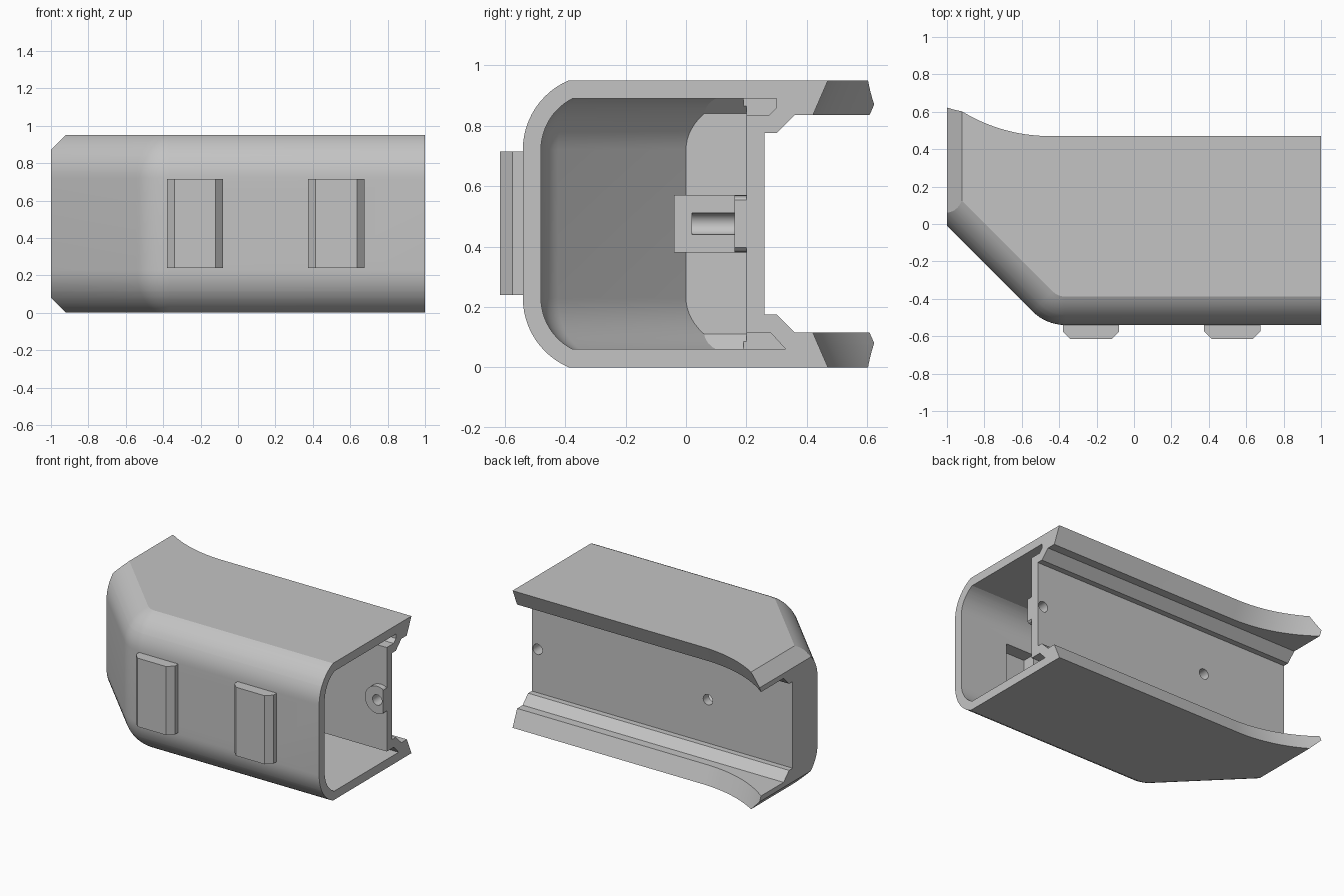
import bpy, bmesh
from math import sin, cos, pi, sqrt, asin, radians

cube = bpy.data.objects.get("Cube")
if cube:
    bpy.data.objects.remove(cube, do_unlink=True)

HEIGHT = 0.95
grey = bpy.data.materials.new("light_grey")
grey.use_nodes = True
grey.diffuse_color = (0.55, 0.55, 0.55, 1)
grey.node_tree.nodes["Principled BSDF"].inputs["Base Color"].default_value = (0.55, 0.55, 0.55, 1)


def span(a, b, n):
    return [a + (b - a) * i / n for i in range(n + 1)]


def loft(name, rings):
    """Closed solid through rings with equal point counts."""
    bm = bmesh.new()
    rows = [[bm.verts.new(p) for p in ring] for ring in rings]
    n = len(rows[0])
    for a, b in zip(rows, rows[1:]):
        for i in range(n):
            j = (i + 1) % n
            bm.faces.new((a[i], a[j], b[j], b[i]))
    bm.faces.new(rows[0])
    bm.faces.new(rows[-1])
    bmesh.ops.recalc_face_normals(bm, faces=bm.faces)
    mesh = bpy.data.meshes.new(name)
    bm.to_mesh(mesh)
    bm.free()
    mesh.materials.append(grey)
    obj = bpy.data.objects.new(name, mesh)
    bpy.context.collection.objects.link(obj)
    return obj


def prism(name, pts, axis, lo, hi):
    """Extrude a 2D outline along one axis."""
    place = {"x": lambda a, b, t: (t, a, b),
             "y": lambda a, b, t: (a, t, b),
             "z": lambda a, b, t: (a, b, t)}[axis]
    return loft(name, [[place(a, b, t) for a, b in pts] for t in (lo, hi)])


def box_outline(a0, a1, b0, b1):
    return [(a0, b0), (a1, b0), (a1, b1), (a0, b1)]


def circle(x, z, r, n=32):
    return [(x + r * cos(2 * pi * i / n), z + r * sin(2 * pi * i / n)) for i in range(n)]


def cut(target, cutter):
    mod = target.modifiers.new("cut", "BOOLEAN")
    mod.operation = "DIFFERENCE"
    mod.solver = "EXACT"
    mod.object = cutter
    bpy.context.view_layer.objects.active = target
    bpy.ops.object.modifier_apply(modifier=mod.name)


def front_path(d, left, right):
    """Plan of the front: straight, filleted, then 45 degrees back; inset by d."""
    y, k, r = -0.54 + d, -1.01 + d * sqrt(2), 0.25 - d
    cx, cy = k - y + r * (sqrt(2) - 1), y + r
    pts = [(right, y)]
    pts += [(cx - r * sin(a), cy - r * cos(a)) for a in span(0, pi / 4, 8)]
    return pts + [(left, k - left)]


def arc_levels(r, centre, end, n=12):
    """Heights along the rounded lower corner."""
    return [centre - r * sin(a) for a in span(0, asin((centre - end) / r), n)]


def inset(z, r, centre):
    drop = max(0, centre - min(z, HEIGHT - z))
    return r - sqrt(r * r - drop * drop)


def mirrored(levels):
    low = sorted(levels)
    return low + [HEIGHT - z for z in reversed(low)]


# Outer hull, with flared and bevelled rear edges
def hull_ring(z):
    edge = min(z, HEIGHT - z)
    left = -1 + max(0, 0.08 - edge)
    shift = -0.05 * min(edge / 0.115, 1)
    ring = front_path(inset(z, 0.25, 0.23), left, 1)
    for x in span(left, -0.45, 14):
        ring.append((x, 0.47 + shift + 0.9 - sqrt(0.81 - (x + 0.45) ** 2)))
    ring.append((1, 0.47 + shift))
    return [(x, y, z) for x, y in ring]


body = loft("shell_body", [hull_ring(z) for z in
                           mirrored(arc_levels(0.25, 0.23, 0) + [0.08, 0.115])])


# Inner cavity, open at one end
def cavity_ring(z):
    left = -0.925 + max(0, 0.11 - min(z, HEIGHT - z))
    ring = front_path(0.06 + inset(z, 0.19, 0.23), left, 1.2)
    return [(x, y, z) for x, y in ring + [(left, 0.2), (1.2, 0.2)]]


cavity = loft("cavity_cutter", [cavity_ring(z) for z in
                                mirrored(arc_levels(0.19, 0.23, 0.06) + [0.11])])

# Rear channel and the two grooves beside the rear wall
half = [(0.26, 0.175), (0.30, 0.175), (0.36, 0.115), (1, 0.115)]
channel = prism("channel_cutter", half + [(y, HEIGHT - z) for y, z in reversed(half)],
                "x", -1.2, 1.2)
top_groove = prism("top_groove_cutter", [(0.19, 0.835), (0.275, 0.835), (0.30, 0.86),
                                         (0.30, 0.89), (0.19, 0.89)], "x", -0.9, 1.2)
low_groove = prism("low_groove_cutter", [(0.19, 0.115), (0.28, 0.115), (0.33, 0.06),
                                         (0.19, 0.06)], "x", -0.9, 1.2)
cutters = [cavity, channel, top_groove, low_groove]
for c in cutters:
    cut(body, c)

# Screw boss at the open end and half block for the second screw
MID = HEIGHT / 2
boss = prism("screw_boss", [(min(x, 1), z) for x, z in circle(0.955, MID, 0.095)],
             "y", 0.16, 0.205)
block = prism("screw_block", box_outline(-0.46, -0.35, MID - 0.095, MID + 0.095),
              "y", -0.04, 0.205)
parts = [body, boss, block]
for x, start, holder in ((0.955, 0.1, boss), (-0.35, 0.02, block)):
    bore = prism("bore_cutter", circle(x, MID, 0.036), "y", start, 0.3)
    cut(body, bore)
    cut(holder, bore)
    cutters.append(bore)

# Front pads, hollow from inside
for name, x in (("right_front_pad", -0.38), ("left_front_pad", 0.375)):
    pad = prism(name, [(x, -0.53), (x, -0.575), (x + 0.04, -0.615), (x + 0.26, -0.615),
                       (x + 0.30, -0.575), (x + 0.30, -0.53)], "z", 0.24, 0.715)
    pocket = prism("pocket_cutter", box_outline(x + 0.04, x + 0.26, 0.295, 0.655),
                   "y", -0.57, -0.4)
    cut(body, pocket)
    cut(pad, pocket)
    cutters.append(pocket)
    parts.append(pad)

for c in cutters:
    bpy.data.objects.remove(c, do_unlink=True)
bpy.context.view_layer.update()

# Smooth curves, sharp creases
bpy.ops.object.select_all(action="DESELECT")
for part in parts:
    part.select_set(True)
bpy.context.view_layer.objects.active = body
bpy.ops.object.shade_smooth_by_angle(angle=radians(20))
